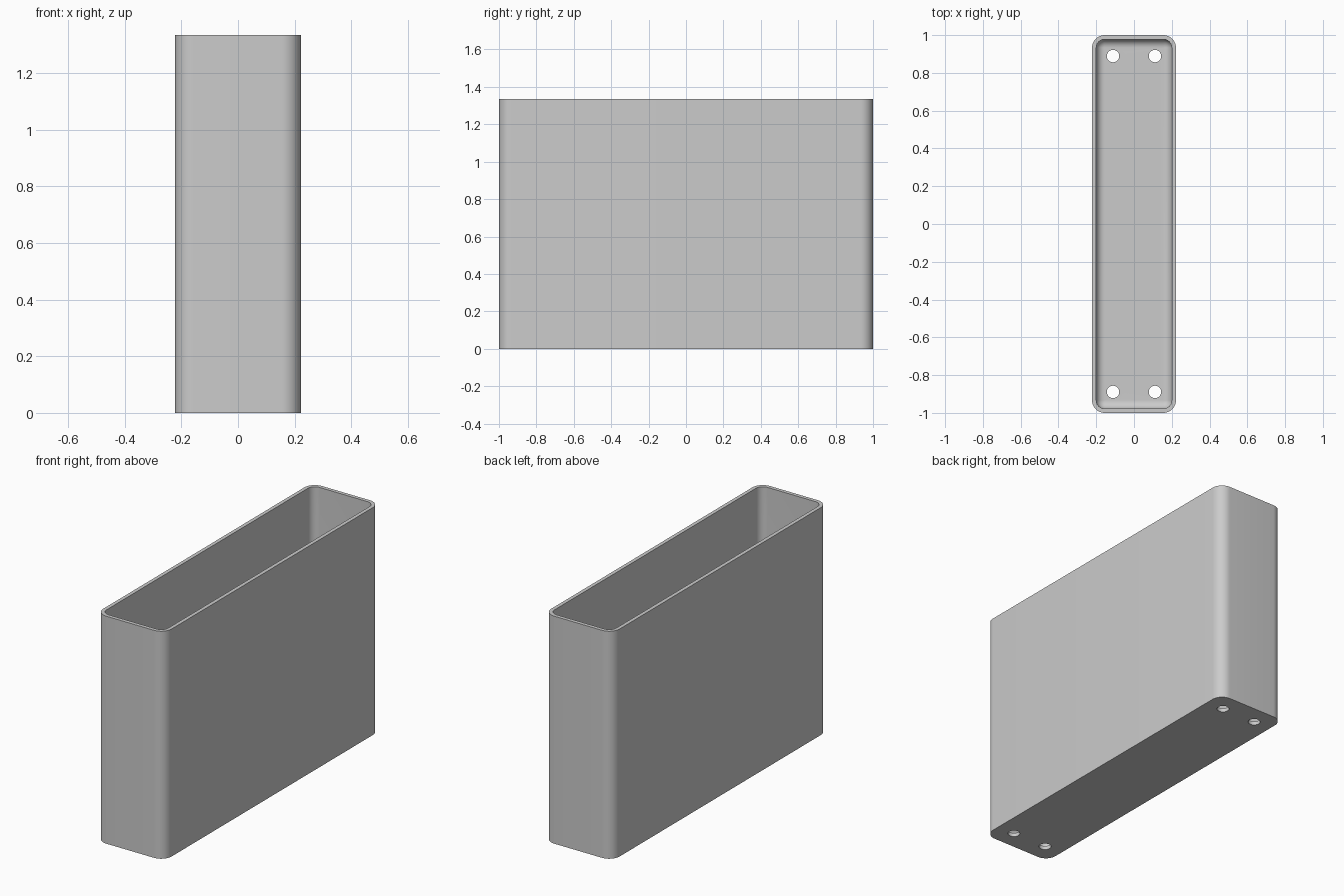
import bpy
import bmesh
from math import sin, cos, pi, radians

cube = bpy.data.objects.get("Cube")
if cube:
    bpy.data.objects.remove(cube, do_unlink=True)

HALF_X, HALF_Y, HEIGHT = 0.222, 1.0, 1.335
CORNER, WALL, FLOOR = 0.067, 0.022, 0.022
FILLET = 0.044
ARC = 12

grey = bpy.data.materials.new("plain grey")
grey.use_nodes = True
colour = (0.6, 0.6, 0.6, 1)
grey.diffuse_color = colour
grey.node_tree.nodes["Principled BSDF"].inputs["Base Color"].default_value = colour


def rounded_ring(bm, inset, z):
    """Rounded rectangle of vertices, pulled in from the outer wall."""
    radius = max(CORNER - inset, 0.001)
    cx, cy = HALF_X - inset - radius, HALF_Y - inset - radius
    ring = []
    for quarter, (sx, sy) in enumerate([(1, 1), (-1, 1), (-1, -1), (1, -1)]):
        for step in range(ARC + 1):
            a = (quarter + step / ARC) * pi / 2
            ring.append(bm.verts.new((sx * cx + radius * cos(a), sy * cy + radius * sin(a), z)))
    return ring


# Open-topped bin: outer wall, rim, inner wall, filleted floor
bm = bmesh.new()
sections = [(0, 0), (0, HEIGHT), (WALL, HEIGHT)]
for i in range(9):
    a = i / 8 * pi / 2
    sections.append((WALL + FILLET * (1 - cos(a)), FLOOR + FILLET * (1 - sin(a))))
rings = [rounded_ring(bm, inset, z) for inset, z in sections]
for low, high in zip(rings, rings[1:]):
    n = len(low)
    for i in range(n):
        j = (i + 1) % n
        bm.faces.new((low[i], low[j], high[j], high[i]))
bm.faces.new(rings[0][::-1])
bm.faces.new(rings[-1])
bmesh.ops.recalc_face_normals(bm, faces=bm.faces)
mesh = bpy.data.meshes.new("bin_shell")
bm.to_mesh(mesh)
bm.free()
mesh.materials.append(grey)
shell = bpy.data.objects.new("bin_shell", mesh)
bpy.context.collection.objects.link(shell)

# Four mounting holes through the floor
for x in (-0.111, 0.111):
    for y in (-0.889, 0.889):
        bpy.ops.mesh.primitive_cylinder_add(vertices=32, radius=0.033, depth=0.2, location=(x, y, 0))
        cutter = bpy.context.object
        cutter.name = "hole_cutter"
        cutter.data.materials.append(grey)
        cut = shell.modifiers.new("mounting_hole", "BOOLEAN")
        cut.operation = "DIFFERENCE"
        cut.solver = "EXACT"
        cut.object = cutter
        bpy.ops.object.select_all(action="DESELECT")
        shell.select_set(True)
        bpy.context.view_layer.objects.active = shell
        bpy.ops.object.modifier_apply(modifier=cut.name)
        bpy.data.objects.remove(cutter, do_unlink=True)

bpy.ops.object.shade_smooth_by_angle(angle=radians(30))
